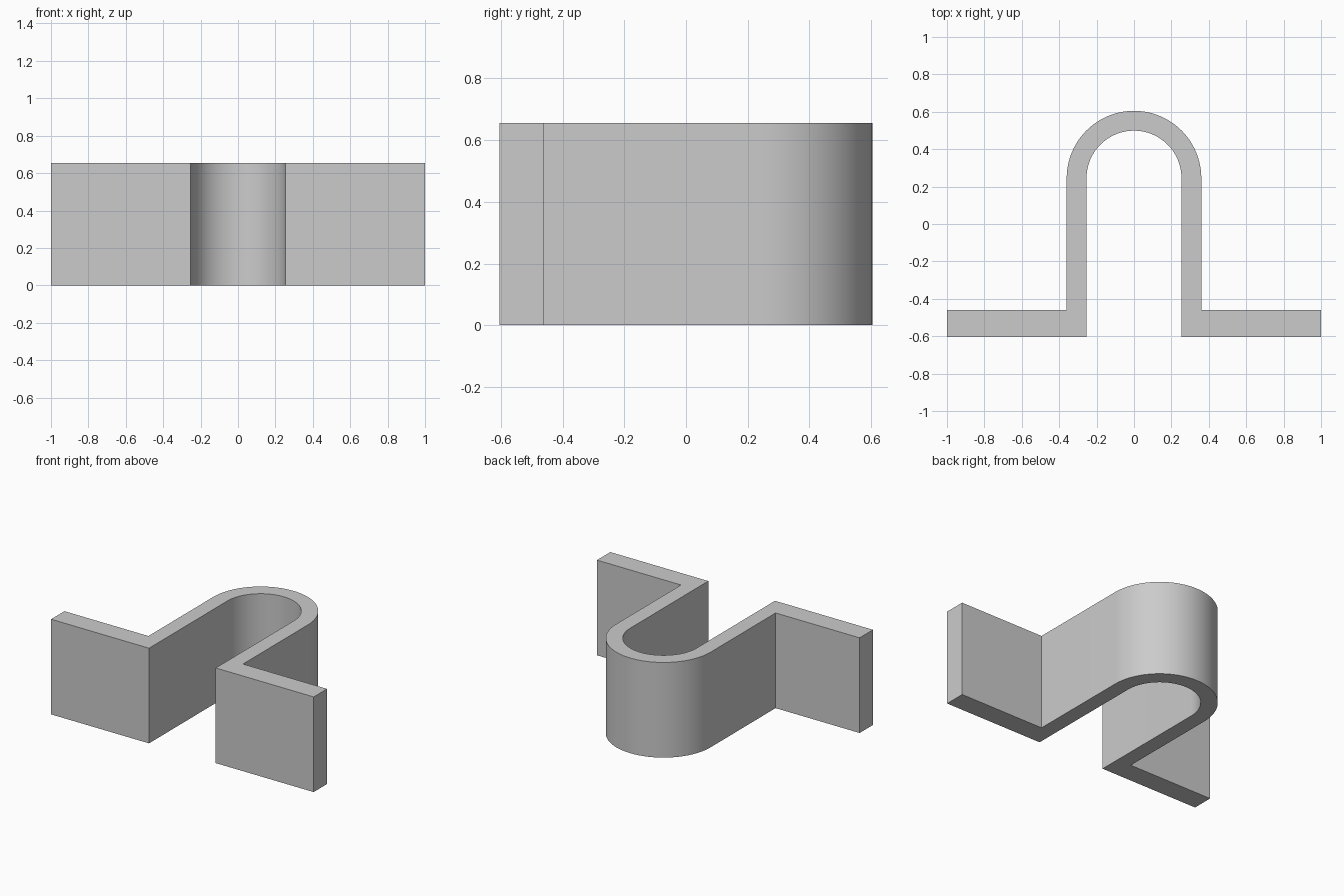
import bpy, bmesh, math

cube = bpy.data.objects.get("Cube")
if cube:
    bpy.data.objects.remove(cube, do_unlink=True)

HEIGHT = 0.655
FRONT, FLANGE_BACK = -0.605, -0.46
INNER, OUTER = 0.254, 0.36
ARC_Y = 0.245
SEGMENTS = 48

grey = bpy.data.materials.new("plain grey")
grey.use_nodes = True
colour = (0.6, 0.6, 0.6, 1)
grey.diffuse_color = colour
grey.node_tree.nodes["Principled BSDF"].inputs["Base Color"].default_value = colour


def outline(radius, flange_y):
    """One side of the strip: flange, leg, half-round bend, leg, flange."""
    arc = [math.pi * i / SEGMENTS for i in range(SEGMENTS + 1)]
    bend = [(radius * math.cos(a), ARC_Y + radius * math.sin(a)) for a in arc]
    return [(1, flange_y), (radius, flange_y), *bend,
            (-radius, flange_y), (-1, flange_y)]


# Flat strip between the inner and outer outlines, extruded upwards
bm = bmesh.new()
inner = [bm.verts.new((x, y, 0)) for x, y in outline(INNER, FRONT)]
outer = [bm.verts.new((x, y, 0)) for x, y in outline(OUTER, FLANGE_BACK)]
for i in range(len(inner) - 1):
    bm.faces.new((inner[i], outer[i], outer[i + 1], inner[i + 1]))
result = bmesh.ops.extrude_face_region(bm, geom=bm.faces[:], use_keep_orig=True)
top = [v for v in result["geom"] if isinstance(v, bmesh.types.BMVert)]
bmesh.ops.translate(bm, verts=top, vec=(0, 0, HEIGHT))
bmesh.ops.recalc_face_normals(bm, faces=bm.faces[:])

mesh = bpy.data.meshes.new("saddle_clamp")
bm.to_mesh(mesh)
bm.free()
mesh.materials.append(grey)
clamp = bpy.data.objects.new("saddle_clamp", mesh)
bpy.context.collection.objects.link(clamp)

# Smooth bend, sharp rims and corners
bpy.ops.object.select_all(action="DESELECT")
clamp.select_set(True)
bpy.context.view_layer.objects.active = clamp
bpy.ops.object.shade_smooth_by_angle(angle=math.radians(30))
